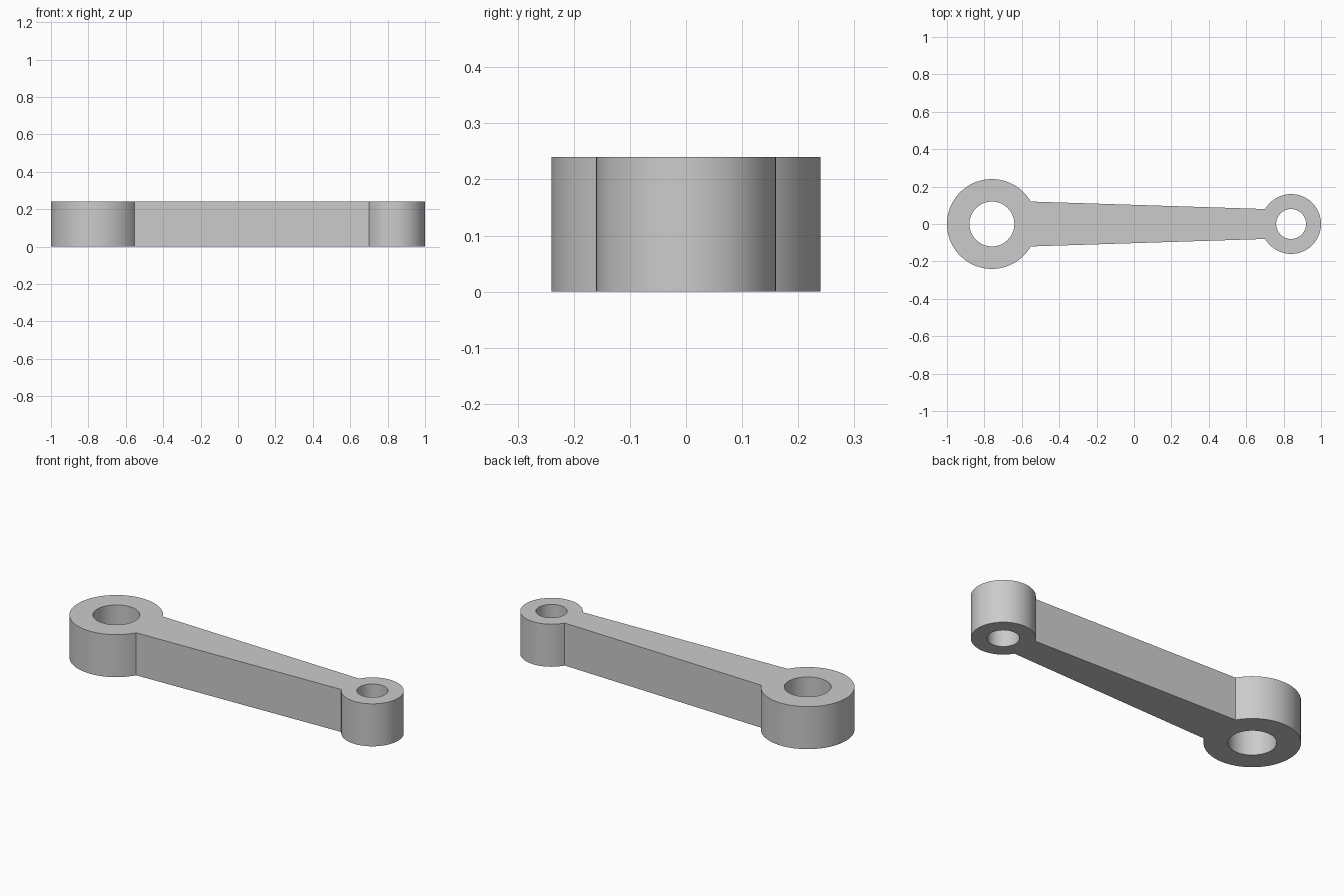
import bpy
import bmesh
from math import radians, cos, sin
from mathutils import Vector

if "Cube" in bpy.data.objects:
    bpy.data.objects.remove(bpy.data.objects["Cube"])

HEIGHT = 0.24
BIG_X, BIG_R, BIG_HOLE = -0.76, 0.24, 0.12
SMALL_X, SMALL_R, SMALL_HOLE = 0.84, 0.16, 0.08


def arc(cx, r, start, end, steps):
    angles = [radians(start + (end - start) * i / steps) for i in range(steps + 1)]
    return [(cx + r * cos(a), r * sin(a)) for a in angles]


def add_loop(bm, points):
    verts = [bm.verts.new((x, y, 0)) for x, y in points]
    return [bm.edges.new((v, verts[(i + 1) % len(verts)])) for i, v in enumerate(verts)]


bm = bmesh.new()

# Outer outline: two eye arcs joined by the tapered shank's straight sides
edges = add_loop(bm, arc(BIG_X, BIG_R, 30, 330, 60) + arc(SMALL_X, SMALL_R, -150, 150, 60))

# Bores through both eyes
for cx, r in ((BIG_X, BIG_HOLE), (SMALL_X, SMALL_HOLE)):
    edges += add_loop(bm, arc(cx, r, 0, 360, 64)[:-1])

# Fill the profile around the bores and extrude it to full thickness
bmesh.ops.triangle_fill(bm, use_beauty=True, use_dissolve=False, edges=edges,
                        normal=Vector((0, 0, 1)))
result = bmesh.ops.extrude_face_region(bm, geom=bm.faces[:], use_keep_orig=True)
top = [g for g in result["geom"] if isinstance(g, bmesh.types.BMVert)]
bmesh.ops.translate(bm, verts=top, vec=(0, 0, HEIGHT))
bmesh.ops.recalc_face_normals(bm, faces=bm.faces[:])

mesh = bpy.data.meshes.new("connecting_rod")
bm.to_mesh(mesh)
bm.free()
rod = bpy.data.objects.new("connecting_rod", mesh)
bpy.context.collection.objects.link(rod)

# Smooth round walls, crisp rims and shank corners
bpy.context.view_layer.objects.active = rod
rod.select_set(True)
bpy.ops.object.shade_smooth_by_angle(angle=radians(30))
